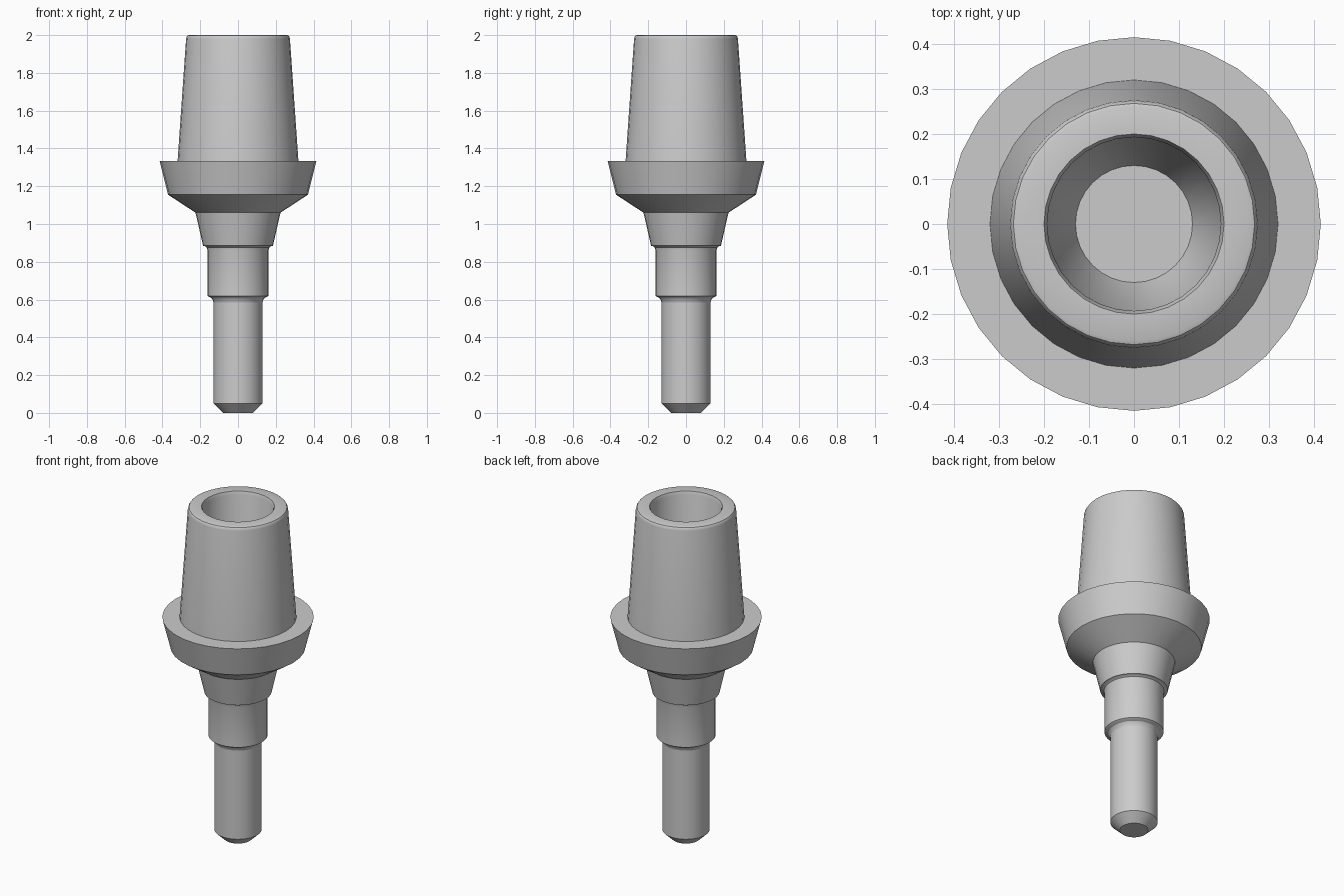
import bpy
import bmesh
import math

SIDES = 32

cube = bpy.data.objects.get("Cube")
if cube:
    bpy.data.objects.remove(cube, do_unlink=True)

# One plain metal colour
metal = bpy.data.materials.new("brushed grey metal")
metal.use_nodes = True
grey = (0.6, 0.6, 0.6, 1.0)
metal.diffuse_color = grey
metal.node_tree.nodes["Principled BSDF"].inputs["Base Color"].default_value = grey


def lathe(name, profile, sides=SIDES):
    """Revolve (radius, height) points around z; zero radius becomes a pole."""
    bm = bmesh.new()
    verts = [bm.verts.new((r, 0, z)) for r, z in profile]
    edges = [bm.edges.new(pair) for pair in zip(verts, verts[1:])]
    bmesh.ops.spin(bm, geom=verts + edges, cent=(0, 0, 0), axis=(0, 0, 1),
                   angle=math.tau, steps=sides, use_merge=True)
    bmesh.ops.remove_doubles(bm, verts=bm.verts, dist=0.0005)
    bmesh.ops.recalc_face_normals(bm, faces=bm.faces)
    mesh = bpy.data.meshes.new(name)
    bm.to_mesh(mesh)
    bm.free()
    mesh.materials.append(metal)
    obj = bpy.data.objects.new(name, mesh)
    bpy.context.collection.objects.link(obj)
    bpy.ops.object.select_all(action="DESELECT")
    obj.select_set(True)
    bpy.context.view_layer.objects.active = obj
    bpy.ops.object.shade_smooth_by_angle(angle=math.radians(30))
    return obj


# Hollow tapered post, flared collar and stepped neck in one turned piece
lathe("post_and_collar", [
    (0, 1.09), (0.13, 1.09), (0.19, 1.25),                  # bore floor and seat
    (0.193, 1.98), (0.2, 2.0),                              # bore wall and rim
    (0.26, 2.0), (0.268, 1.997), (0.273, 1.99), (0.275, 1.98),
    (0.32, 1.333), (0.415, 1.333), (0.37, 1.155),           # post and collar
    (0.225, 1.06), (0.185, 0.885), (0.175, 0.883),          # under-collar cone
    (0.166, 0.876), (0.162, 0.862), (0.162, 0.62),          # neck
    (0.155, 0.615), (0.142, 0.61), (0.134, 0.6), (0.13, 0.585),
])

# Slim pin with a chamfered tip
lathe("pin", [(0.13, 0.585), (0.13, 0.05), (0.078, 0), (0, 0)])
